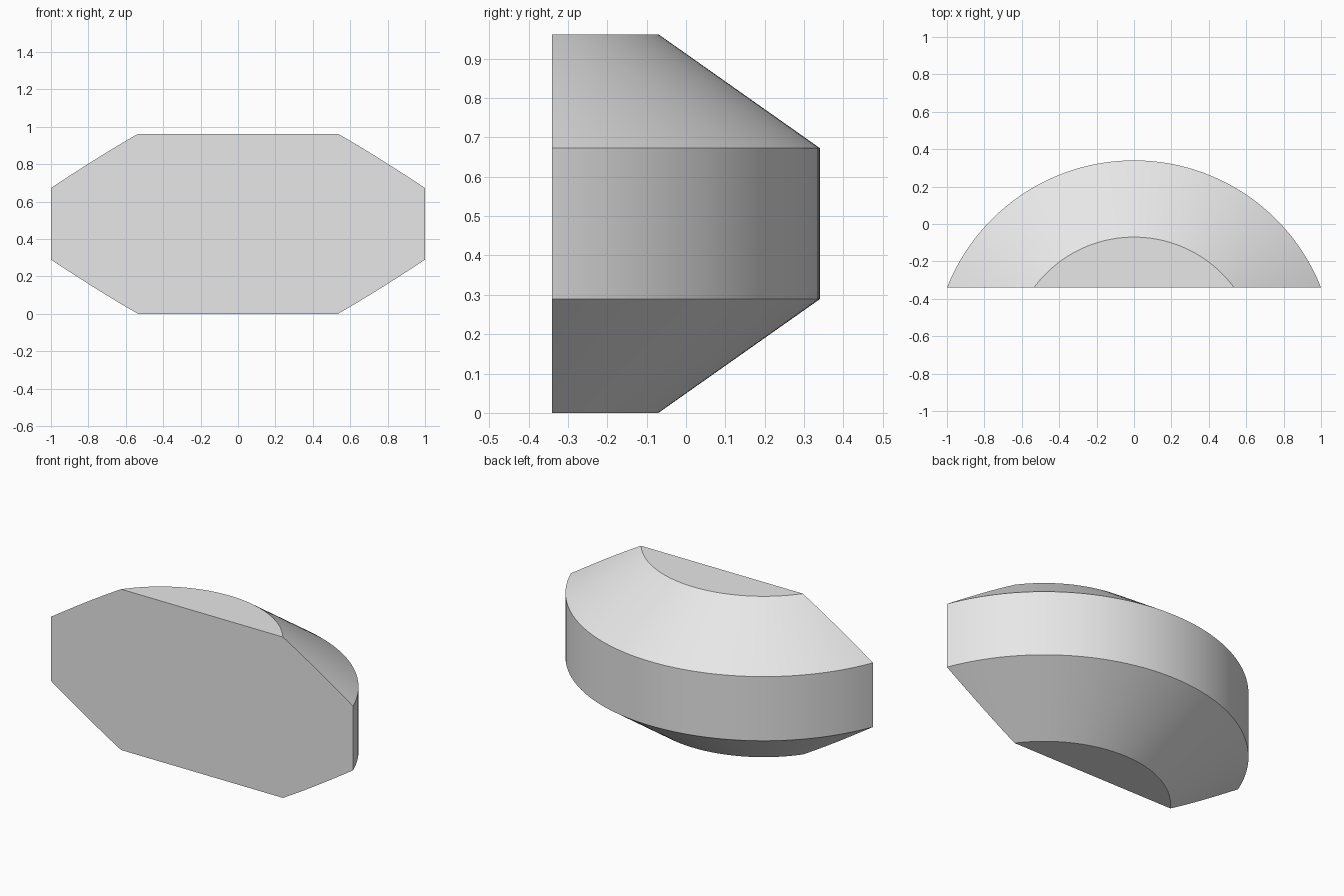
import bpy, bmesh, math
from mathutils import Vector

cube = bpy.data.objects.get("Cube")
if cube:
    bpy.data.objects.remove(cube, do_unlink=True)

CENTRE_Y = -0.735   # axis of the turned solid
FRONT_Y = -0.34     # flat front face
PROFILE = [(0, 0), (0.665, 0), (1.075, 0.289), (1.075, 0.673), (0.665, 0.962), (0, 0.962)]
STEPS = 192

grey = bpy.data.materials.new("light grey")
grey.use_nodes = True
grey.diffuse_color = (0.8, 0.8, 0.8, 1)
grey.node_tree.nodes["Principled BSDF"].inputs["Base Color"].default_value = grey.diffuse_color

# Turn the bevelled profile into a full drum
bm = bmesh.new()
axis = Vector((0, CENTRE_Y, 0))
verts = [bm.verts.new((r, CENTRE_Y, z)) for r, z in PROFILE]
edges = [bm.edges.new(pair) for pair in zip(verts, verts[1:])]
bmesh.ops.spin(bm, geom=verts + edges, cent=axis, axis=(0, 0, 1),
               angle=math.tau, steps=STEPS, use_merge=True)
bmesh.ops.remove_doubles(bm, verts=bm.verts[:], dist=1e-5)

# Slice off the front of the drum and close the cut with one flat face
cut = bmesh.ops.bisect_plane(bm, geom=bm.verts[:] + bm.edges[:] + bm.faces[:],
                             plane_co=(0, FRONT_Y, 0), plane_no=(0, 1, 0), clear_inner=True)
rim = [e for e in cut["geom_cut"] if isinstance(e, bmesh.types.BMEdge)]
bmesh.ops.contextual_create(bm, geom=rim)
bmesh.ops.recalc_face_normals(bm, faces=bm.faces[:])

mesh = bpy.data.meshes.new("bevelled_drum_segment")
bm.to_mesh(mesh)
bm.free()
mesh.materials.append(grey)
segment = bpy.data.objects.new("bevelled_drum_segment", mesh)
bpy.context.collection.objects.link(segment)

# Smooth curved bands, crisp rims
bpy.ops.object.select_all(action='DESELECT')
segment.select_set(True)
bpy.context.view_layer.objects.active = segment
bpy.ops.object.shade_smooth_by_angle(angle=math.radians(20))
